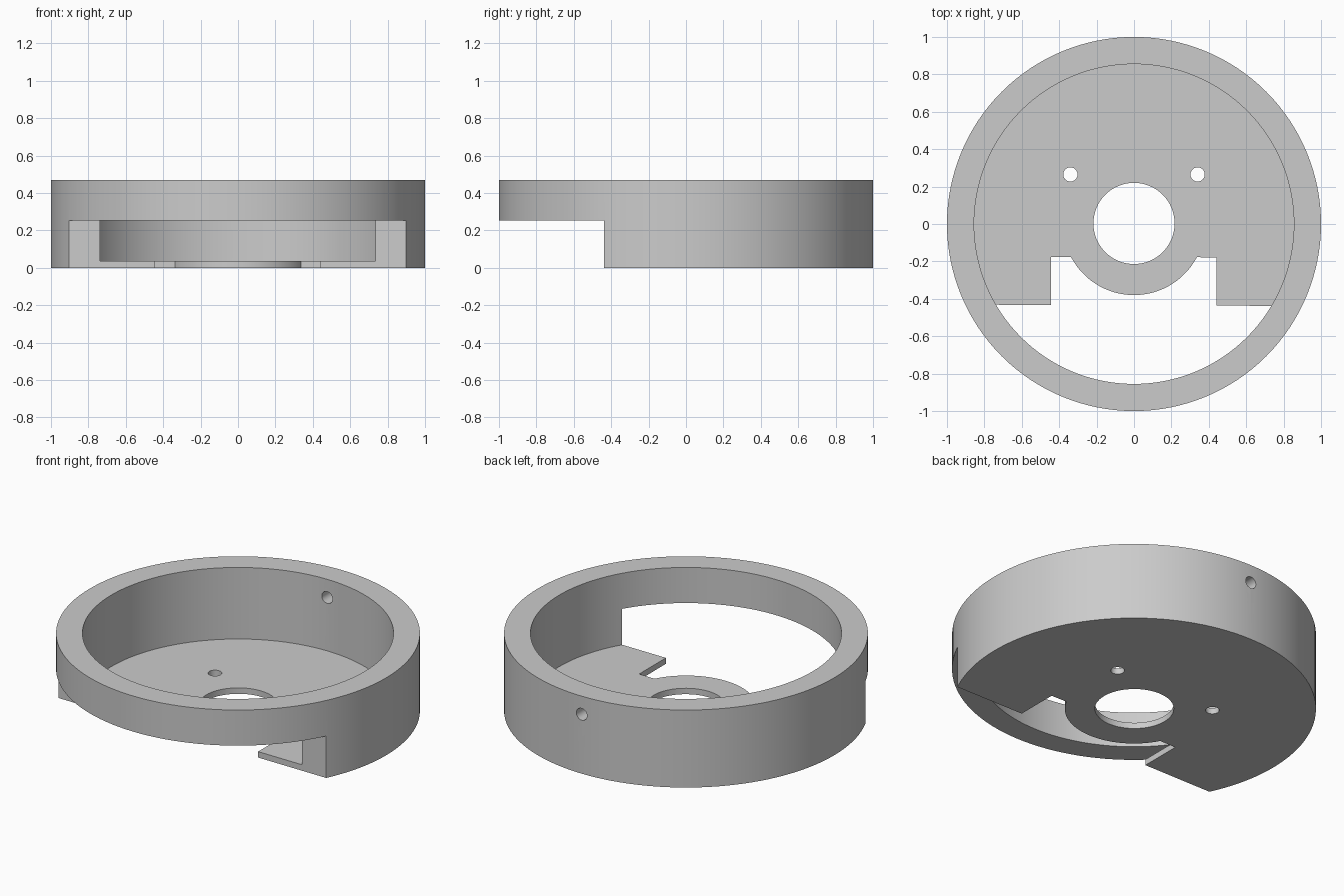
import bpy, bmesh, math
from mathutils import Matrix

if "Cube" in bpy.data.objects:
    bpy.data.objects.remove(bpy.data.objects["Cube"])

grey = bpy.data.materials.new("plain grey")
grey.diffuse_color = (0.6, 0.6, 0.6, 1)
grey.use_nodes = True
grey.node_tree.nodes["Principled BSDF"].inputs["Base Color"].default_value = grey.diffuse_color


def prism(name, points, z0, z1, matrix=Matrix()):
    """Extrude a flat outline from z0 to z1."""
    bm = bmesh.new()
    face = bm.faces.new([bm.verts.new((x, y, z0)) for x, y in points])
    top = bmesh.ops.extrude_face_region(bm, geom=[face])["geom"]
    verts = [v for v in top if isinstance(v, bmesh.types.BMVert)]
    bmesh.ops.translate(bm, verts=verts, vec=(0, 0, z1 - z0))
    bmesh.ops.recalc_face_normals(bm, faces=bm.faces)
    bm.transform(matrix)
    mesh = bpy.data.meshes.new(name)
    bm.to_mesh(mesh)
    bm.free()
    obj = bpy.data.objects.new(name, mesh)
    bpy.context.collection.objects.link(obj)
    return obj


def arc(radius, start, end, steps, cx=0, cy=0):
    angles = [math.radians(start + (end - start) * i / steps) for i in range(steps + 1)]
    return [(cx + radius * math.cos(a), cy + radius * math.sin(a)) for a in angles]


def circle(radius, steps, cx=0, cy=0):
    return arc(radius, 0, 360, steps, cx, cy)[:-1]


# Round housing body
housing = prism("round_housing", circle(1, 128), 0, 0.47)
housing.data.materials.append(grey)

# Front opening: below the rim, leaving a rounded collar around the centre hole
opening = [(-1.1, -0.43), (-0.445, -0.433), (-0.445, -0.177)]
opening += arc(0.38, 207.8, 332.2, 40)
opening += [(0.44, -0.18), (0.44, -0.436), (1.1, -0.44), (1.1, -1.1), (-1.1, -1.1)]

# Bore, openings and holes
cutters = [
    prism("bore_cutter", circle(0.855, 128), 0.036, 0.6),
    prism("opening_cutter", opening, -0.1, 0.254),
    prism("centre_hole_cutter", circle(0.217, 64, 0, 0.003), -0.1, 0.2),
    prism("wall_hole_cutter", circle(0.036, 24), 0.7, 1.2,
          Matrix.Translation((0, 0, 0.36)) @ Matrix.Rotation(-math.pi / 2, 4, 'X')),
]
for side in (-1, 1):
    cutters.append(prism("screw_hole_cutter", circle(0.038, 24, side * 0.34, 0.265), -0.1, 0.2))

bpy.context.view_layer.objects.active = housing
housing.select_set(True)
for cutter in cutters:
    cutter.hide_render = True
    mod = housing.modifiers.new(cutter.name, 'BOOLEAN')
    mod.operation = 'DIFFERENCE'
    mod.solver = 'EXACT'
    mod.object = cutter
    bpy.ops.object.modifier_apply(modifier=mod.name)
    bpy.data.objects.remove(cutter)

bpy.ops.object.shade_smooth_by_angle(angle=math.radians(30))
